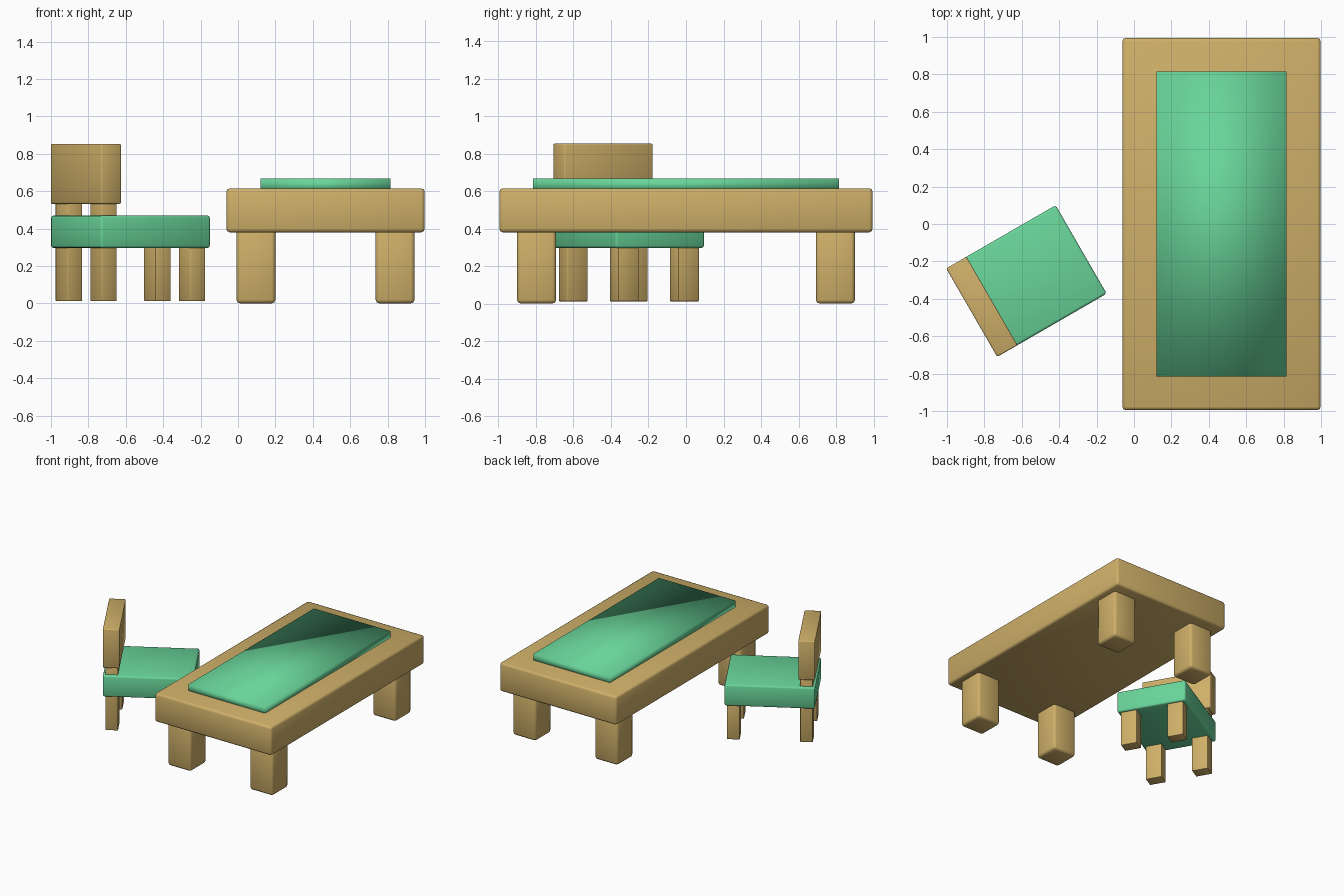
import bpy, bmesh
from math import radians
from mathutils import Matrix, Vector

if "Cube" in bpy.data.objects:
    bpy.data.objects.remove(bpy.data.objects["Cube"])


def material(name, rgb):
    m = bpy.data.materials.new(name)
    m.diffuse_color = (*rgb, 1)
    m.use_nodes = True
    m.node_tree.nodes["Principled BSDF"].inputs["Base Color"].default_value = m.diffuse_color
    return m


WOOD = material("wood", (0.62, 0.43, 0.14))
GREEN = material("green", (0.14, 0.66, 0.32))


def box(name, lo, hi, mat, bevel=0.0, frame=Matrix()):
    """Smooth-shaded box between two corners, placed in a local frame."""
    lo, hi = Vector(lo), Vector(hi)
    bm = bmesh.new()
    bmesh.ops.create_cube(bm, size=1)
    bmesh.ops.scale(bm, vec=hi - lo, verts=bm.verts)
    bmesh.ops.translate(bm, vec=(lo + hi) / 2, verts=bm.verts)
    if bevel:
        bmesh.ops.bevel(bm, geom=bm.edges[:], offset=bevel, segments=2,
                        profile=0.5, affect='EDGES')
    for f in bm.faces:
        f.smooth = True
    me = bpy.data.meshes.new(name)
    bm.to_mesh(me)
    bm.free()
    me.materials.append(mat)
    ob = bpy.data.objects.new(name, me)
    ob.matrix_world = frame
    bpy.context.collection.objects.link(ob)
    return ob


# Table, centred on its own frame
table = Matrix.Translation((0.468, 0, 0))
box("table_top", (-0.53, -0.995, 0.38), (0.53, 0.995, 0.615), WOOD, 0.018, table)
box("table_mat", (-0.348, -0.815, 0.60), (0.348, 0.815, 0.667), GREEN, 0, table)
for sx, side in ((-1, "left"), (1, "right")):
    for sy, end in ((-1, "front"), (1, "back")):
        cx, cy = sx * 0.372, sy * 0.797
        box(f"table_leg_{end}_{side}", (cx - 0.104, cy - 0.104, 0),
            (cx + 0.104, cy + 0.104, 0.40), WOOD, 0.02, table)

# Chair, turned 30 degrees to face the table (local +x is its front)
chair = Matrix.Translation((-0.575, -0.305, 0)) @ Matrix.Rotation(radians(30), 4, 'Z')
box("seat", (-0.338, -0.273, 0.296), (0.338, 0.273, 0.47), GREEN, 0.013, chair)
box("backrest", (-0.338, -0.273, 0.532), (-0.213, 0.273, 0.853), WOOD, 0.008, chair)
# Rear legs run up through the seat into the backrest
for sx, end, top in ((-1, "rear", 0.55), (1, "front", 0.32)):
    for sy, side in ((-1, "right"), (1, "left")):
        cx, cy = sx * 0.273, sy * 0.185
        box(f"chair_leg_{end}_{side}", (cx - 0.047, cy - 0.063, 0.012),
            (cx + 0.047, cy + 0.063, top), WOOD, 0.004, chair)
